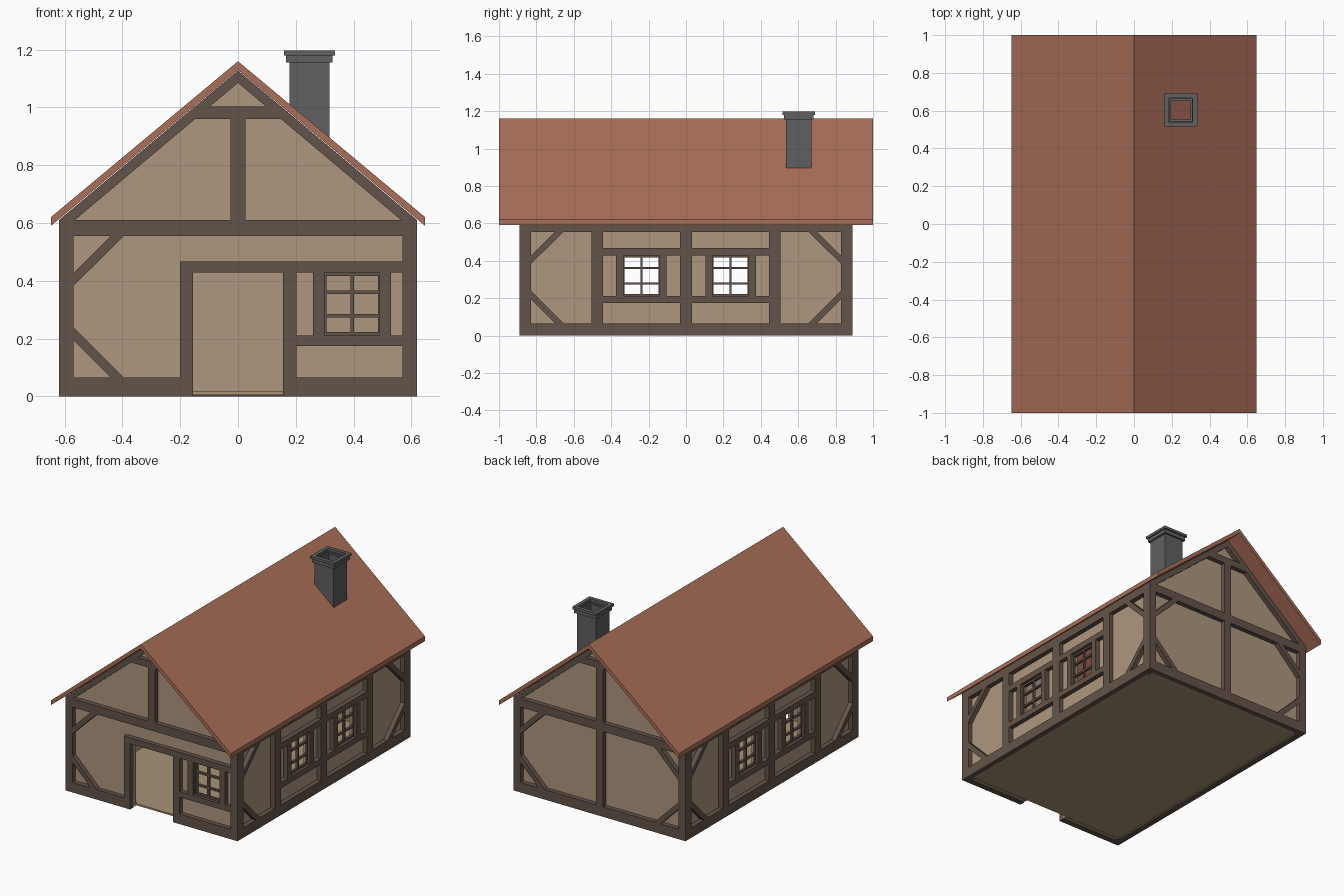
import bpy, bmesh
from mathutils import Vector

if "Cube" in bpy.data.objects:
    bpy.data.objects.remove(bpy.data.objects["Cube"])


def material(name, rgb):
    m = bpy.data.materials.new(name)
    m.diffuse_color = (*rgb, 1)
    m.use_nodes = True
    m.node_tree.nodes["Principled BSDF"].inputs["Base Color"].default_value = m.diffuse_color
    return m


PLASTER = material("tan plaster", (0.42, 0.305, 0.21))
TIMBER = material("dark timber", (0.125, 0.088, 0.067))
ROOF = material("red brown roof", (0.40, 0.16, 0.098))
STONE = material("grey stone", (0.115, 0.115, 0.115))
FLOOR = material("earth floor", (0.40, 0.295, 0.18))

# Wall planes: u along the wall, v up, d outward from the outer timber face
HX, HY = 0.62, 0.89
PLANES = {
    "front": lambda u, v, d: (u, -HY - d, v),
    "back": lambda u, v, d: (u, HY + d, v),
    "right": lambda u, v, d: (HX + d, u, v),
    "left": lambda u, v, d: (-HX - d, u, v),
}


def finish(name, bm, mat):
    bmesh.ops.recalc_face_normals(bm, faces=bm.faces[:])
    me = bpy.data.meshes.new(name)
    bm.to_mesh(me)
    bm.free()
    me.materials.append(mat)
    ob = bpy.data.objects.new(name, me)
    bpy.context.collection.objects.link(ob)
    return ob


def prism(bm, pts, d0, d1, put):
    a = [bm.verts.new(put(u, v, d0)) for u, v in pts]
    b = [bm.verts.new(put(u, v, d1)) for u, v in pts]
    n = len(pts)
    bm.faces.new(a)
    bm.faces.new(b[::-1])
    for i in range(n):
        j = (i + 1) % n
        bm.faces.new((a[i], b[i], b[j], a[j]))


def rect(u0, u1, v0, v1):
    return [(u0, v0), (u1, v0), (u1, v1), (u0, v1)]


def mirror(pts):
    return [(-u, v) for u, v in pts]


def timbers(name, side, polys, d0=0.0, d1=-0.035):
    bm = bmesh.new()
    for p in polys:
        prism(bm, p, d0, d1, PLANES[side])
    finish(name, bm, TIMBER)


def plaster(name, side, outline, holes, d0, d1):
    bm = bmesh.new()
    put = PLANES[side]
    for loop in [outline] + holes:
        vs = [bm.verts.new(put(u, v, d0)) for u, v in loop]
        for i in range(len(vs)):
            bm.edges.new((vs[i], vs[(i + 1) % len(vs)]))
    normal = Vector(put(0, 0, 1)) - Vector(put(0, 0, 0))
    bmesh.ops.triangle_fill(bm, edges=bm.edges[:], use_beauty=True, normal=normal)
    ext = bmesh.ops.extrude_face_region(bm, geom=bm.faces[:], use_keep_orig=True)
    verts = [g for g in ext["geom"] if isinstance(g, bmesh.types.BMVert)]
    bmesh.ops.translate(bm, verts=verts, vec=normal * (d1 - d0))
    finish(name, bm, PLASTER)


def box(name, x, y, z, mat):
    bm = bmesh.new()
    prism(bm, rect(*x, *y), z[0], z[1], lambda u, v, d: (u, v, d))
    return finish(name, bm, mat)


def braces(e, top=True):
    # lower and upper diagonal corner braces against the post at u = -e
    low = [(-e, 0.195), (-e, 0.24), (-e + 0.175, 0.065), (-e + 0.13, 0.065)]
    high = [(-e, 0.425), (-e, 0.382), (-e + 0.175, 0.555), (-e + 0.13, 0.555)]
    return [low, high]


def sash(name, side, u0, u1, v0, v1):
    t, w, h = 0.006, u1 - u0, v1 - v0
    c = (u0 + u1) / 2
    bars = [rect(c - t, c + t, v0, v1)]
    bars += [rect(u0, u0 + t, v0, v1), rect(u1 - t, u1, v0, v1)]
    for f in (0.025, 0.31, 0.69, 0.975):
        z = v0 + h * f
        bars.append(rect(u0, u1, z - t, z + t))
    timbers(name, side, bars, -0.018, -0.034)


# Corner posts
for sx in (-1, 1):
    for sy in (-1, 1):
        box("corner_post", sorted((sx * 0.57, sx * HX)), sorted((sy * 0.83, sy * HY)),
            (0, 0.61), TIMBER)

# Gable timbers shared by front and back
W0, W1 = 0.211, 0.428
gable = [
    rect(-0.57, 0.57, 0.555, 0.61),
    [(0.62, 0.61), (0, 1.128), (-0.62, 0.61), (-0.565, 0.61), (0, 1.085), (0.565, 0.61)],
    rect(-0.026, 0.026, 0.61, 0.96),
    [(-0.152, 0.96), (0.152, 0.96), (0.1, 1.004), (-0.1, 1.004)],
]
timbers("front_gable_frame", "front", gable)
timbers("back_gable_frame", "back", gable)

# Front timbers with door frame and window frame
timbers("front_frame", "front", braces(0.57) + [
    rect(-0.57, -0.2, 0, 0.065), rect(0.203, 0.57, 0, 0.065),
    rect(-0.2, -0.155, 0, W1), rect(0.155, 0.203, 0, W1),
    rect(-0.2, 0.57, W1, 0.467), rect(0.203, 0.57, 0.175, W0),
    rect(0.26, 0.3, W0, W1), rect(0.49, 0.53, W0, W1)])
sash("front_window_bars", "front", 0.3, 0.49, W0, W1)

# Back timbers
timbers("back_frame", "back", braces(0.57) + [mirror(p) for p in braces(0.57)] + [
    rect(-0.57, 0.57, 0, 0.065), rect(-0.026, 0.026, 0.065, 0.555)])

# Side timbers, each half mirrored about the middle post
half = braces(0.83) + [
    rect(-0.506, -0.444, 0.065, 0.555),
    rect(-0.444, -0.032, W1, 0.467), rect(-0.444, -0.032, 0.174, W0),
    rect(-0.375, -0.335, W0, W1), rect(-0.142, -0.104, W0, W1)]
win = rect(-0.335, -0.142, W0, W1)
for s in ("right", "left"):
    timbers(s + "_frame", s, half + [mirror(p) for p in half] + [
        rect(-0.83, 0.83, 0.0, 0.065), rect(-0.83, 0.83, 0.555, 0.61),
        rect(-0.032, 0.032, 0.065, 0.555)])
    for a, b in ((-0.335, -0.142), (0.142, 0.335)):
        sash(s + "_window_bars", s, a, b, W0, W1)
    plaster(s + "_wall", s, rect(-0.83, 0.83, 0.003, 0.61), [win, mirror(win)], -0.03, -0.05)

# Gable plaster walls
top = [(0.585, 0.003), (0.585, 0.635), (0, 1.125), (-0.585, 0.635), (-0.585, 0.003)]
door = [(-0.155, 0.003), (-0.155, W1), (0.155, W1), (0.155, 0.003)]
plaster("front_wall", "front", top + door, [rect(0.3, 0.49, W0, W1)], -0.03, -0.06)
plaster("back_wall", "back", top, [], -0.03, -0.06)

# Floor
box("floor", (-0.57, 0.57), (-0.83, 0.83), (0.005, 0.016), FLOOR)

# Roof
bm = bmesh.new()
prism(bm, [(-0.648, 0.62), (0, 1.16), (0.648, 0.62), (0.648, 0.59), (0, 1.13), (-0.648, 0.59)],
      -1, 1, lambda u, v, d: (u, d, v))
finish("roof", bm, ROOF)


# Chimney: hollow square tubes, the shaft cut to the roof slope
def tube(name, r_out, r_in, z0, z1):
    cx, cy = 0.247, 0.603
    corners = [(-1, -1), (1, -1), (1, 1), (-1, 1)]
    bm = bmesh.new()
    rings = []
    for r, top_ring in ((r_out, 0), (r_out, 1), (r_in, 1), (r_in, 0)):
        ring = []
        for a, b in corners:
            x = cx + a * r
            low = 1.15 - 0.8333 * x if z0 is None else z0
            ring.append(bm.verts.new((x, cy + b * r, z1 if top_ring else low)))
        rings.append(ring)
    for k in range(4):
        p, q = rings[k], rings[(k + 1) % 4]
        for i in range(4):
            j = (i + 1) % 4
            bm.faces.new((p[i], p[j], q[j], q[i]))
    finish(name, bm, STONE)


tube("chimney_shaft", 0.069, 0.05, None, 1.17)
tube("chimney_collar", 0.08, 0.06, 1.155, 1.18)
tube("chimney_cap", 0.088, 0.064, 1.18, 1.197)
